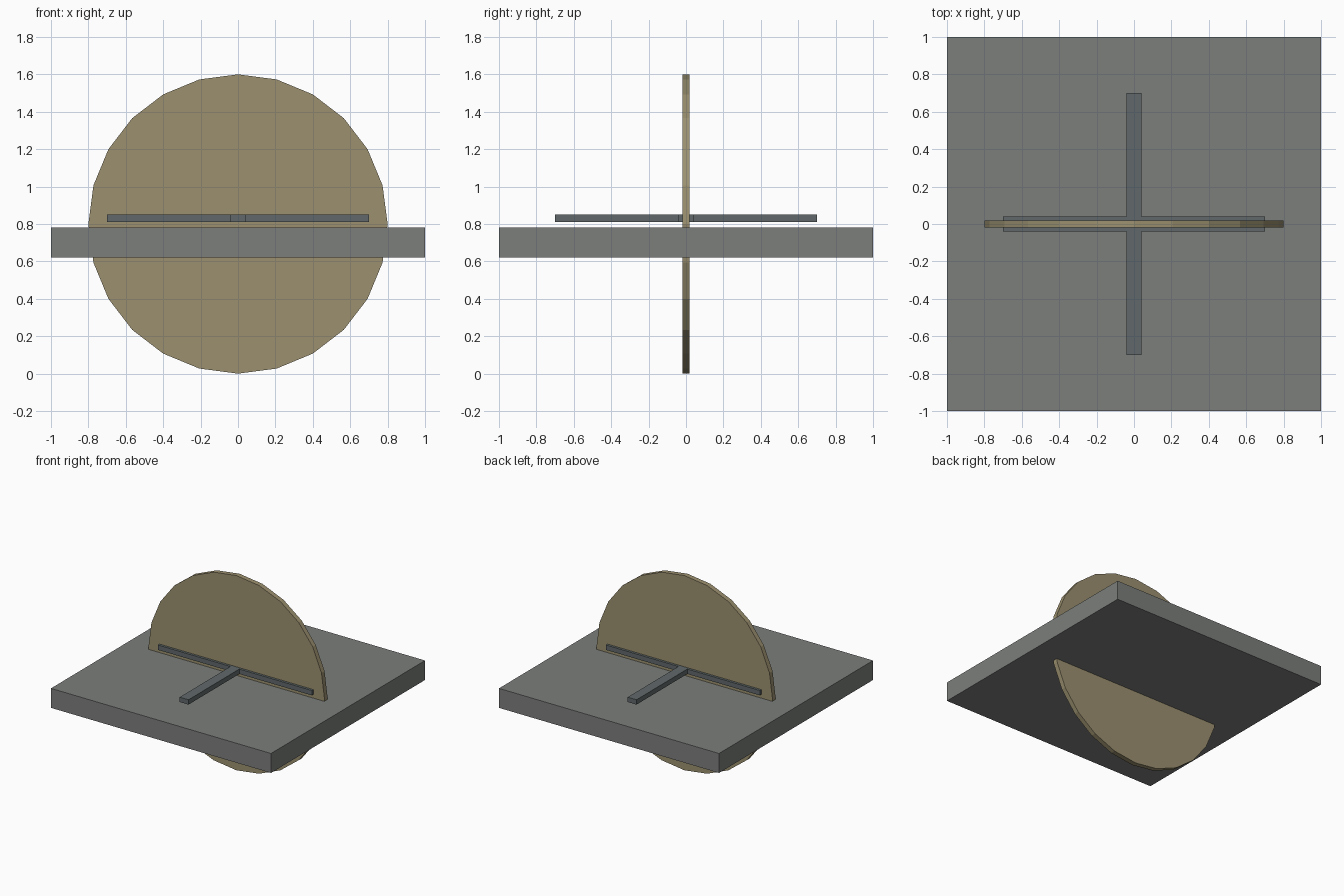
import bpy
import math

if "Cube" in bpy.data.objects:
    bpy.data.objects.remove(bpy.data.objects["Cube"])


def material(name, rgb):
    mat = bpy.data.materials.new(name)
    mat.diffuse_color = (*rgb, 1)
    mat.use_nodes = True
    mat.node_tree.nodes["Principled BSDF"].inputs["Base Color"].default_value = mat.diffuse_color
    return mat


def box(name, size, z, mat):
    bpy.ops.mesh.primitive_cube_add(size=1, location=(0, 0, z))
    ob = bpy.context.object
    ob.name = name
    ob.scale = size
    bpy.ops.object.transform_apply(location=False, rotation=False, scale=True)
    ob.data.materials.append(mat)
    return ob


stone = material("stone_grey", (0.20, 0.21, 0.20))
iron = material("dark_iron", (0.12, 0.14, 0.145))
brass = material("dull_brass", (0.33, 0.28, 0.16))

# Square slab
box("slab", (2.0, 2.0, 0.16), 0.70, stone)

# Crossed bars hovering just above the slab
box("cross_bar_x", (1.4, 0.08, 0.04), 0.83, iron)
box("cross_bar_y", (0.08, 1.4, 0.04), 0.83, iron)

# Thin upright 24-sided disc passing through the slab
bpy.ops.mesh.primitive_cylinder_add(vertices=24, radius=0.8, depth=0.04,
                                    location=(0, 0, 0.8),
                                    rotation=(math.pi / 2, 0, 0))
disc = bpy.context.object
disc.name = "upright_disc"
disc.data.materials.append(brass)
